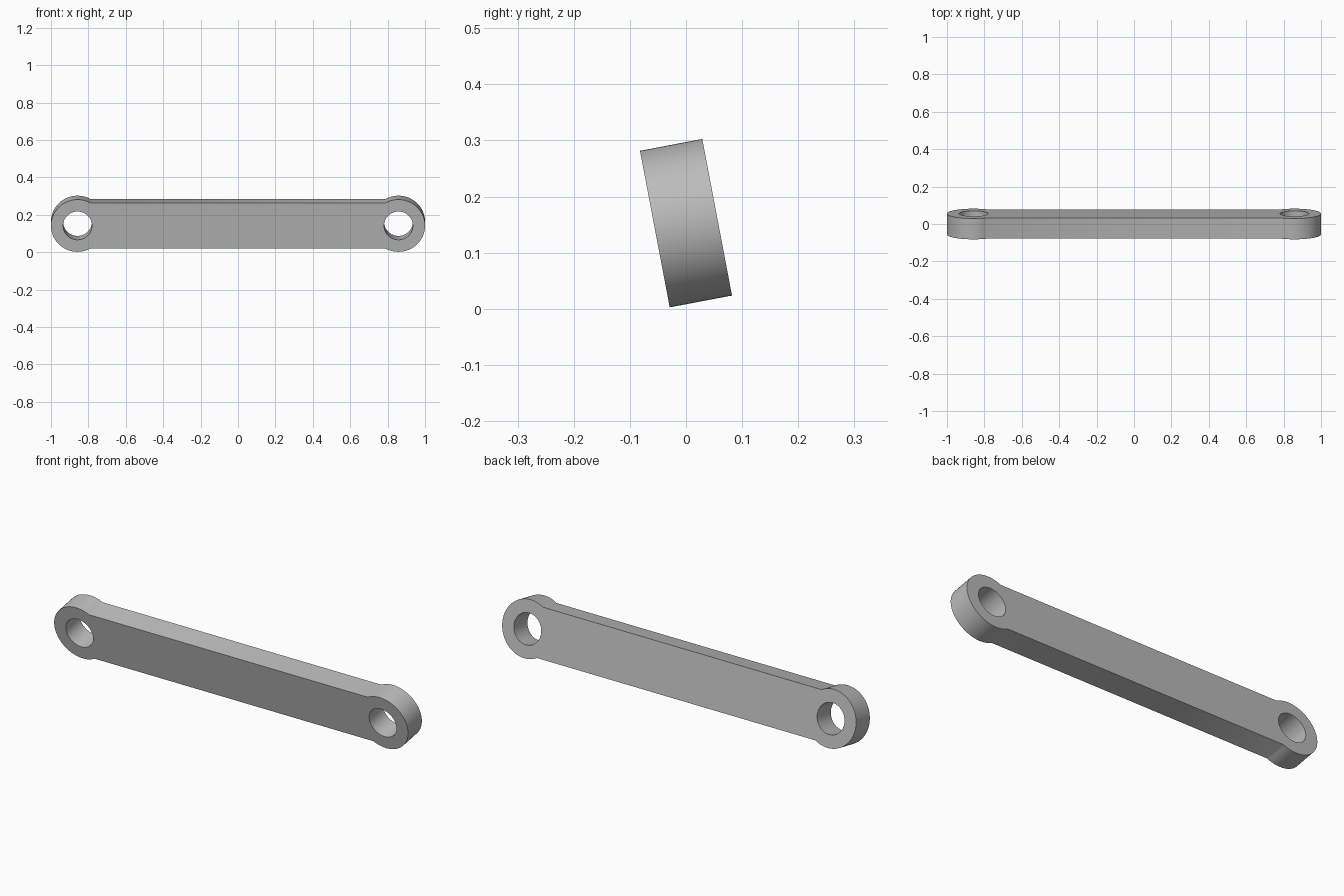
import bpy
import bmesh
from math import asin, cos, sin, pi, radians
from mathutils import Matrix, Vector

cube = bpy.data.objects.get("Cube")
if cube:
    bpy.data.objects.remove(cube, do_unlink=True)

EYE_X, EYE_R, HOLE_R = 0.858, 0.142, 0.077
BAR_HALF, THICKNESS = 0.1235, 0.113
TILT, CENTRE_Z = radians(10.75), 0.1525


def arc(cx, radius, start, sweep, count):
    """Points along an arc in the XZ plane."""
    return [Vector((cx + radius * cos(start + sweep * i / count), -THICKNESS / 2,
                    radius * sin(start + sweep * i / count)))
            for i in range(count + 1)]


def add_loop(bm, points):
    verts = [bm.verts.new(p) for p in points]
    return [bm.edges.new((v, verts[i - 1])) for i, v in enumerate(verts)]


# Link profile: a rounded eye at each end, joined by the straight bar
bm = bmesh.new()
reach = pi - asin(BAR_HALF / EYE_R)
outline = (arc(EYE_X, EYE_R, -reach, 2 * reach, 64)
           + arc(-EYE_X, EYE_R, pi - reach, 2 * reach, 64))
edges = add_loop(bm, outline)

# Pin holes
for side in (-1, 1):
    edges += add_loop(bm, arc(side * EYE_X, HOLE_R, 0, 2 * pi, 64)[:-1])

# Fill the profile and give it thickness
bmesh.ops.triangle_fill(bm, edges=edges, use_beauty=True, normal=(0, -1, 0))
result = bmesh.ops.extrude_face_region(bm, geom=bm.faces[:], use_keep_orig=True)
moved = [g for g in result["geom"] if isinstance(g, bmesh.types.BMVert)]
bmesh.ops.translate(bm, verts=moved, vec=(0, THICKNESS, 0))
bmesh.ops.recalc_face_normals(bm, faces=bm.faces[:])

# Lean the link so it rests on its lower rear edge
bm.transform(Matrix.Translation((0, 0, CENTRE_Z)) @ Matrix.Rotation(TILT, 4, "X"))
mesh = bpy.data.meshes.new("connecting_link")
bm.to_mesh(mesh)
bm.free()

link = bpy.data.objects.new("connecting_link", mesh)
bpy.context.collection.objects.link(link)

# Plain grey metal
grey = bpy.data.materials.new("grey")
grey.use_nodes = True
colour = (0.5, 0.5, 0.5, 1)
grey.diffuse_color = colour
grey.node_tree.nodes["Principled BSDF"].inputs["Base Color"].default_value = colour
mesh.materials.append(grey)

bpy.ops.object.select_all(action="DESELECT")
link.select_set(True)
bpy.context.view_layer.objects.active = link
bpy.ops.object.shade_smooth_by_angle(angle=radians(30))
